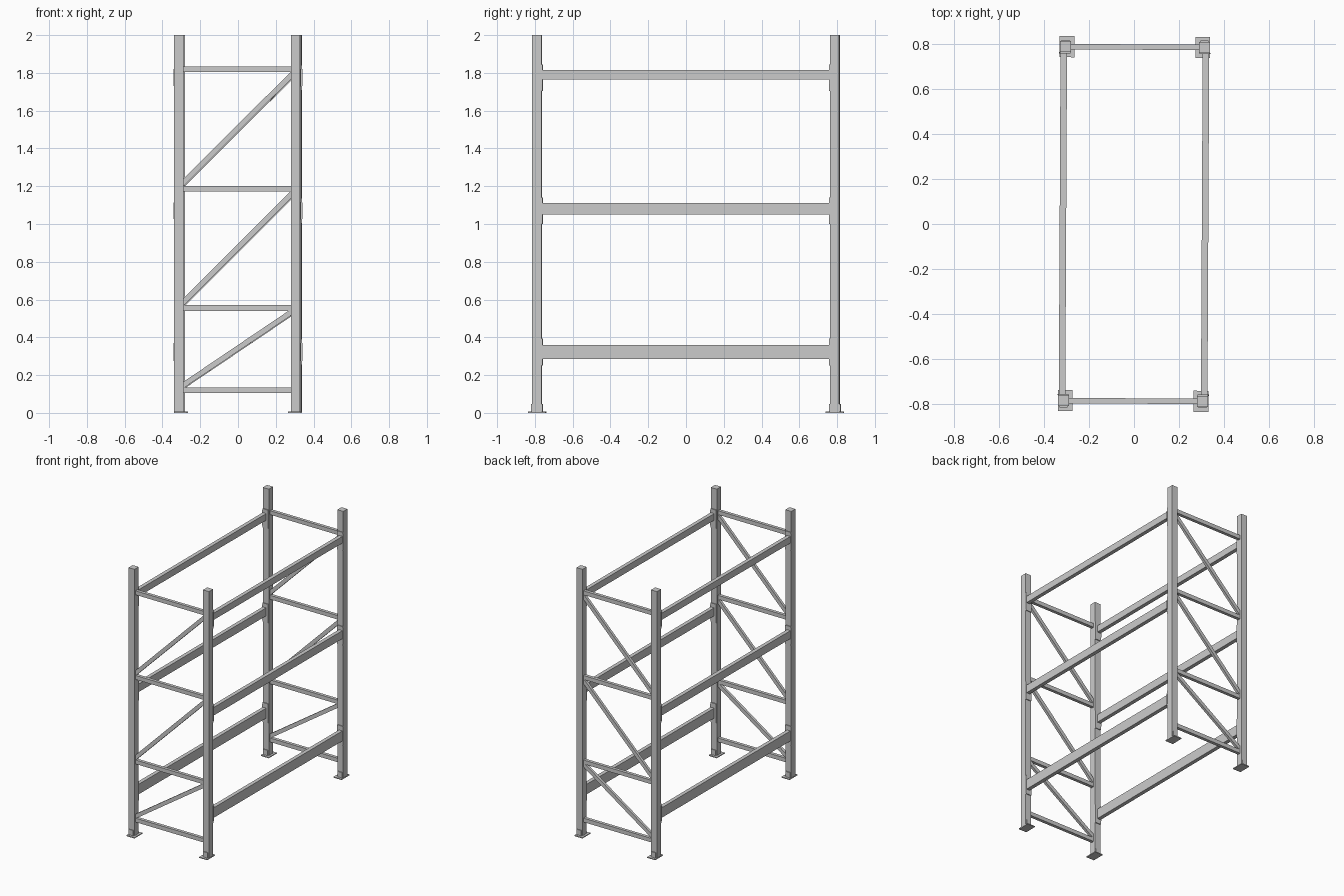
import bpy, bmesh, math
from mathutils import Matrix

if "Cube" in bpy.data.objects:
    bpy.data.objects.remove(bpy.data.objects["Cube"])

TURN = Matrix.Rotation(math.radians(-0.29), 4, 'Z')   # the rack stands very slightly turned
PX, PY, HW = 0.309, 0.788, 0.0245                     # post centres and half width


def prism(name, profile, axis, a, b):
    """Extrude a 2D profile along an axis ('x': (y,z), 'y': (x,z), 'z': (x,y))."""
    put = {'x': lambda u, v, w: (w, u, v),
           'y': lambda u, v, w: (u, w, v),
           'z': lambda u, v, w: (u, v, w)}[axis]
    bm = bmesh.new()
    lo = [bm.verts.new(put(u, v, a)) for u, v in profile]
    hi = [bm.verts.new(put(u, v, b)) for u, v in profile]
    n = len(profile)
    bm.faces.new(lo)
    bm.faces.new(hi[::-1])
    for i in range(n):
        j = (i + 1) % n
        bm.faces.new((lo[i], hi[i], hi[j], lo[j]))
    bm.transform(TURN)
    bmesh.ops.recalc_face_normals(bm, faces=bm.faces)
    mesh = bpy.data.meshes.new(name)
    bm.to_mesh(mesh)
    bm.free()
    ob = bpy.data.objects.new(name, mesh)
    bpy.context.collection.objects.link(ob)
    return ob


def box(name, x0, x1, y0, y1, z0, z1):
    return prism(name, [(x0, y0), (x1, y0), (x1, y1), (x0, y1)], 'z', z0, z1)


# Uprights with base plates and foot collars
for sx, xn in ((-1, "left"), (1, "right")):
    for sy, yn in ((-1, "front"), (1, "back")):
        tag = f"{yn}_{xn}"
        cx, cy = sx * PX, sy * PY
        box(f"post_{tag}", cx - HW, cx + HW, cy - HW, cy + HW, 0.004, 2.0)
        box(f"base_plate_{tag}", sx * 0.269, sx * 0.335, cy - 0.047, cy + 0.047, 0, 0.007)
        for k in (-1, 1):
            y = cy + k * HW
            box(f"foot_flange_{tag}", cx - 0.018, cx + 0.018, y, y + k * 0.006, 0.007, 0.047)

# End frames: horizontal struts and diagonals, front and back
struts = (0.12, 0.555, 1.187, 1.82)
diagonals = ((0.148, 0.532), (0.588, 1.156), (1.22, 1.787))
X = PX - HW
for sy, yn in ((-1, "front"), (1, "back")):
    y = sy * PY
    for z in struts:
        box(f"{yn}_strut", -X, X, y - 0.012, y + 0.012, z - 0.015, z + 0.015)
    for z0, z1 in diagonals:
        h = 0.014 * math.hypot(2 * X, z1 - z0) / (2 * X)
        prism(f"{yn}_diagonal",
              [(-X, z0 - h), (X, z1 - h), (X, z1 + h), (-X, z0 + h)],
              'y', y - 0.010, y + 0.010)

# Long load beams with hook plates at both ends: (bottom, top, plate bottom, plate top)
beams = ((0.285, 0.36, 0.25, 0.395), (1.05, 1.11, 1.0, 1.14), (1.765, 1.815, 1.705, 1.845))
INNER = PY - HW
for sx, xn in ((-1, "left"), (1, "right")):
    for z0, z1, p0, p1 in beams:
        box(f"{xn}_beam", sx * 0.302, sx * 0.331, -INNER + 0.004, INNER - 0.004, z0, z1)
        plate = [(0.287, p0), (0.333, p0), (0.3375, p0 + 0.035),
                 (0.3375, p1 - 0.035), (0.333, p1), (0.287, p1)]
        for sy in (-1, 1):
            prism(f"{xn}_beam_hook", [(sx * x, z) for x, z in plate], 'y',
                  sy * (INNER - 0.006), sy * INNER)
